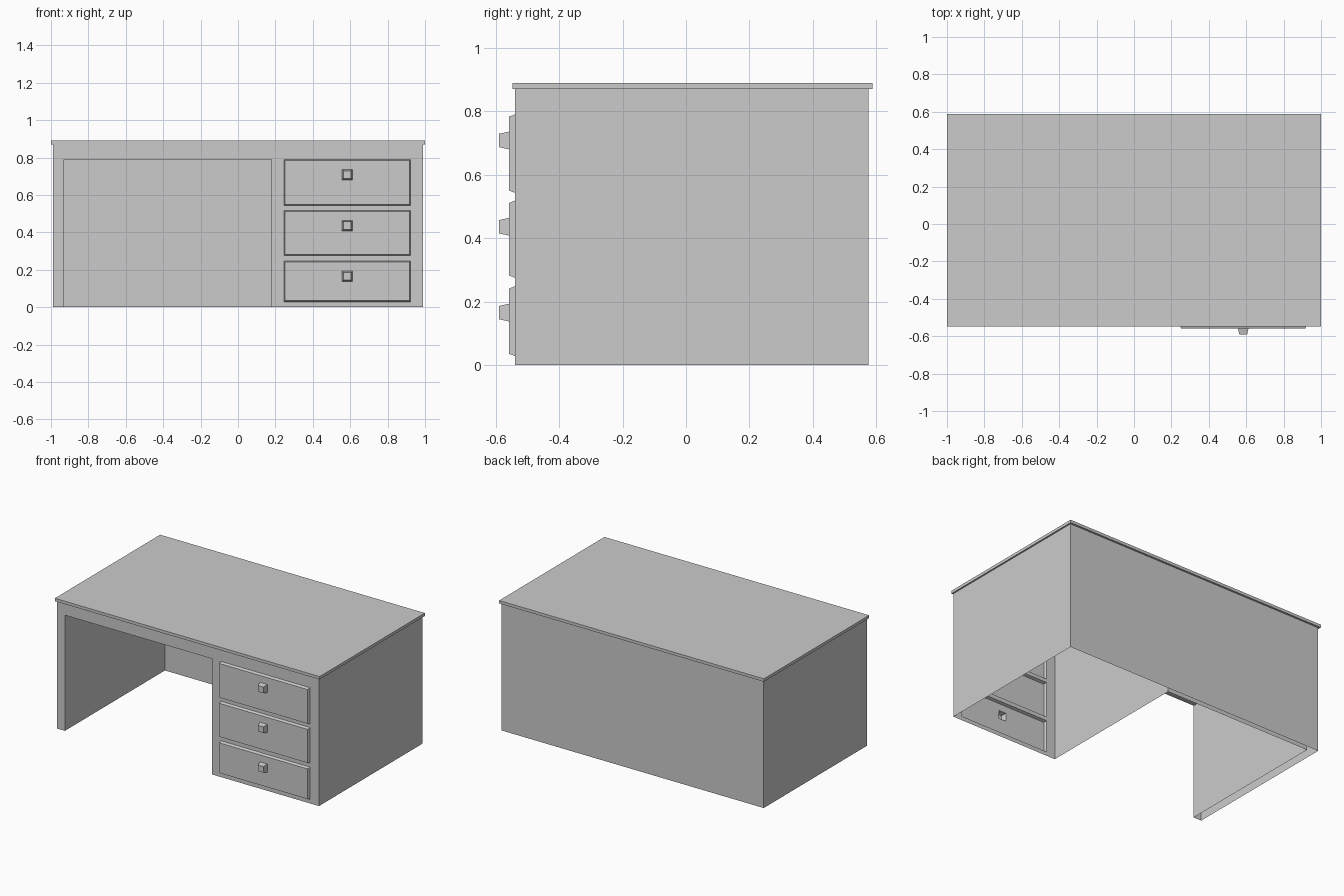
import bpy, bmesh

if "Cube" in bpy.data.objects:
    bpy.data.objects.remove(bpy.data.objects["Cube"])

FRONT, BACK, KNEE_BACK = -0.54, 0.575, 0.54
HEIGHT = 0.87
KNEE = (-0.93, 0.18, 0.79)          # left, right, ceiling
DRAWER_X = (0.245, 0.923)
DRAWERS = [("bottom", 0.028, 0.248, 0.165),
           ("middle", 0.275, 0.518, 0.436),
           ("top", 0.543, 0.79, 0.708)]


def make_object(name, bm):
    bmesh.ops.remove_doubles(bm, verts=bm.verts, dist=1e-5)
    mesh = bpy.data.meshes.new(name)
    bm.to_mesh(mesh)
    bm.free()
    obj = bpy.data.objects.new(name, mesh)
    bpy.context.collection.objects.link(obj)
    return obj


def quad(bm, *points):
    bm.faces.new([bm.verts.new(p) for p in points])


def rect(x0, x1, z0, z1, y):
    return [(x0, y, z0), (x1, y, z0), (x1, y, z1), (x0, y, z1)]


def wall(bm, a, b, z0, z1):
    """Upright panel over the floor line a-b, facing right of a->b."""
    quad(bm, (*a, z0), (*b, z0), (*b, z1), (*a, z1))


# Carcass: a thin shell open underneath, with holes where the drawers sit
bm = bmesh.new()
left, right, ceiling = KNEE
xs = [-0.99, left, right, *DRAWER_X, 0.99]
zs = sorted({0, HEIGHT} | {z for d in DRAWERS for z in d[1:3]})
for i in range(len(xs) - 1):
    for j in range(len(zs) - 1):
        z0, z1 = zs[j], zs[j + 1]
        in_knee = i == 1 and z1 <= ceiling
        in_drawer = i == 3 and any(z0 == d[1] for d in DRAWERS)
        if not (in_knee or in_drawer):
            quad(bm, *rect(xs[i], xs[i + 1], z0, z1, FRONT))
wall(bm, (0.99, FRONT), (0.99, BACK), 0, HEIGHT)
wall(bm, (0.99, BACK), (-0.99, BACK), 0, HEIGHT)
wall(bm, (-0.99, BACK), (-0.99, FRONT), 0, HEIGHT)
# Kneehole lining
wall(bm, (left, FRONT), (left, KNEE_BACK), 0, ceiling)
wall(bm, (left, KNEE_BACK), (right, KNEE_BACK), 0, ceiling)
wall(bm, (right, KNEE_BACK), (right, FRONT), 0, ceiling)
quad(bm, (left, FRONT, ceiling), (left, KNEE_BACK, ceiling),
     (right, KNEE_BACK, ceiling), (right, FRONT, ceiling))
bmesh.ops.remove_doubles(bm, verts=bm.verts, dist=1e-5)
bmesh.ops.dissolve_limit(bm, angle_limit=0.01, verts=bm.verts, edges=bm.edges)
make_object("desk_carcass", bm)

# Desktop slab
bm = bmesh.new()
bmesh.ops.create_cube(bm, size=1)
for v in bm.verts:
    v.co = (v.co.x * 2, 0.02 + v.co.y * 1.136, 0.88 + v.co.z * 0.02)
make_object("desktop", bm)

# Drawer fronts: hollow tapered panel stepping out into a tapered knob
for name, z0, z1, knob_z in DRAWERS:
    bm = bmesh.new()
    x0, x1 = DRAWER_X
    cx, e = (x0 + x1) / 2, 0.007
    rings = [rect(x0, x1, z0, z1, FRONT),
             rect(x0 + e, x1 - e, z0 + e, z1 - e, -0.558)]
    for r, y in ((0.028, -0.558), (0.021, -0.59)):
        rings.append(rect(cx - r, cx + r, knob_z - r, knob_z + r, y))
    for a, b in zip(rings, rings[1:]):
        for i in range(4):
            j = (i + 1) % 4
            quad(bm, a[i], a[j], b[j], b[i])
    quad(bm, *rings[-1])
    make_object(name + "_drawer", bm)
